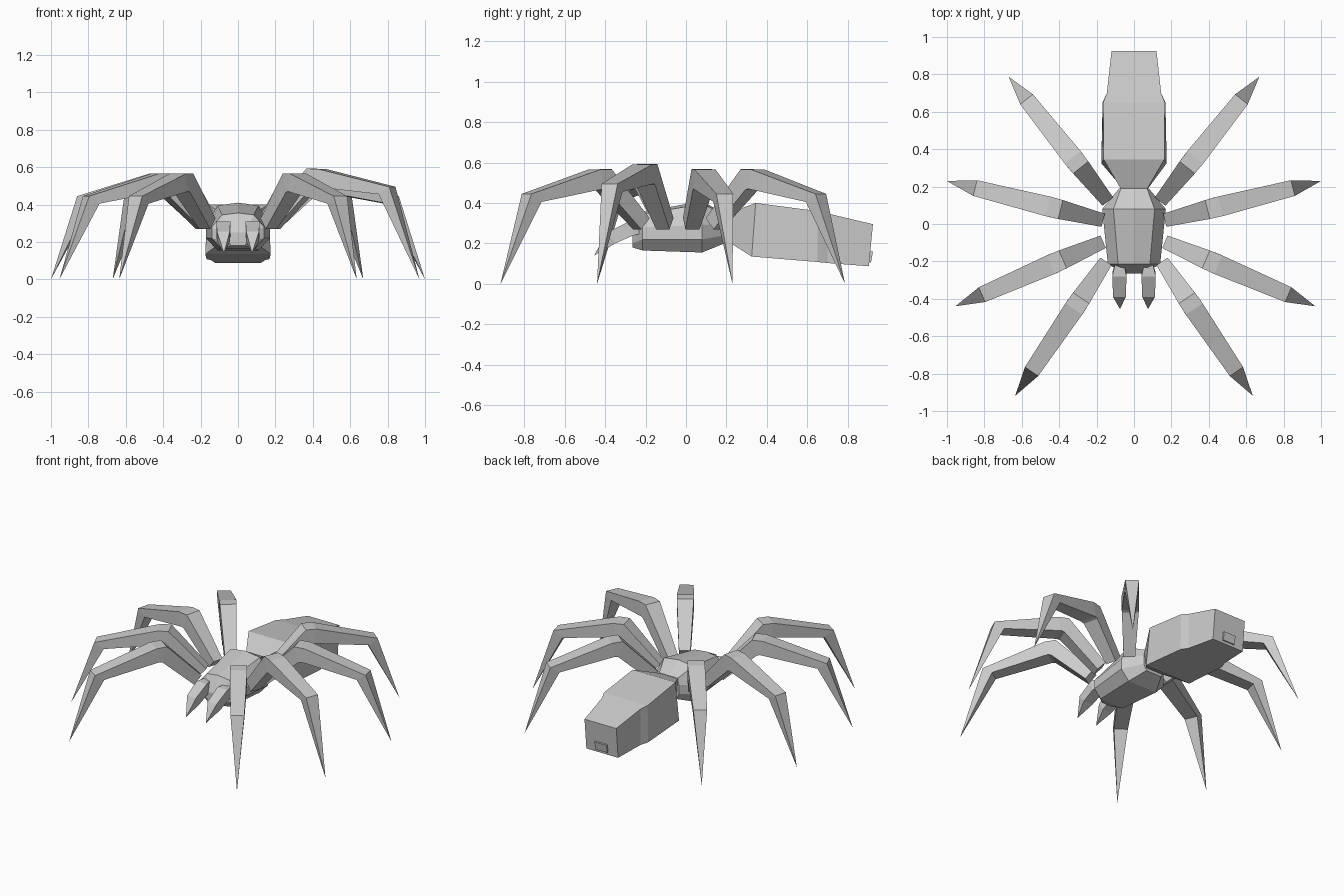
import bpy, bmesh
from mathutils import Vector

if "Cube" in bpy.data.objects:
    bpy.data.objects.remove(bpy.data.objects["Cube"])

grey = bpy.data.materials.new("plain_grey")
grey.diffuse_color = (0.6, 0.6, 0.6, 1)
grey.use_nodes = True
grey.node_tree.nodes["Principled BSDF"].inputs["Base Color"].default_value = grey.diffuse_color


def loft(name, rings):
    """Skin a list of equal-sized rings; a ring of one point closes to a tip."""
    bm = bmesh.new()
    loops = [[bm.verts.new(p) for p in ring] for ring in rings]
    for a, b in zip(loops, loops[1:]):
        n = max(len(a), len(b))
        for i in range(n):
            j = (i + 1) % n
            if len(b) == 1:
                bm.faces.new((a[i], a[j], b[0]))
            else:
                bm.faces.new((a[i], a[j], b[j], b[i]))
    for end in (loops[0], loops[-1]):
        if len(end) > 2:
            bm.faces.new(end)
    bmesh.ops.recalc_face_normals(bm, faces=bm.faces)
    mesh = bpy.data.meshes.new(name)
    bm.to_mesh(mesh)
    bm.free()
    mesh.materials.append(grey)
    obj = bpy.data.objects.new(name, mesh)
    bpy.context.collection.objects.link(obj)
    return obj


def body_ring(y, zt, wt, zs, zl, ws, zb, wb, ridge=0.0):
    """Cross-section with a ridge, upper slope, upright side and lower slope."""
    half = [(wt, zt), (ws, zs), (ws, zl), (wb, zb)]
    pts = [(0, zt + ridge)] + half + [(-x, z) for x, z in reversed(half)]
    return [(x, y, z) for x, z in pts]


# Head and chest
loft("head_chest", [
    body_ring(-0.265, 0.25, 0.04, 0.23, 0.20, 0.05, 0.18, 0.035),
    body_ring(-0.215, 0.345, 0.085, 0.28, 0.22, 0.14, 0.165, 0.09, 0.01),
    body_ring(0.08, 0.395, 0.11, 0.29, 0.22, 0.17, 0.155, 0.11, 0.015),
    body_ring(0.19, 0.345, 0.07, 0.30, 0.24, 0.08, 0.20, 0.06),
])


# Abdomen: y top, y bottom, top z, top half width, bottom z, bottom half width
abdomen = [(0.17, 0.19, 0.335, 0.06, 0.22, 0.06),
           (0.345, 0.325, 0.40, 0.162, 0.135, 0.175),
           (0.65, 0.65, 0.36, 0.165, 0.108, 0.168),
           (0.70, 0.70, 0.348, 0.145, 0.103, 0.145),
           (0.925, 0.905, 0.295, 0.12, 0.087, 0.12)]
loft("abdomen", [[(-wt, yt, zt), (wt, yt, zt), (wb, yb, zb), (-wb, yb, zb)]
                 for yt, yb, zt, wt, zb, wb in abdomen])

# Spinneret block at the rear
loft("spinneret", [[(-w, y, 0.16), (w, y, 0.16), (w, y - 0.01, 0.105), (-w, y - 0.01, 0.105)]
                   for y, w in ((0.86, 0.045), (0.925, 0.045))])

# Fangs
for side, s in (("left", -1), ("right", 1)):
    rings = []
    for yt, zt, yb, zb, w in ((-0.20, 0.31, -0.20, 0.25, 0.02),
                              (-0.28, 0.31, -0.26, 0.24, 0.038),
                              (-0.39, 0.255, -0.35, 0.20, 0.034)):
        x = 0.078 * s
        rings.append([(x - w, yt, zt), (x + w, yt, zt), (x + w, yb, zb), (x - w, yb, zb)])
    loft(side + "_fang", rings + [[(0.075 * s, -0.455, 0.14)]])


def leg(name, root, tip, knee_lift=0.0, ankle_lift=0.0):
    """Jointed leg: root, two knee rings, ankle and pointed tip."""
    root, tip = Vector(root), Vector(tip)
    d = (tip - root).normalized()
    side = Vector((-d.y, d.x))
    k = (tip - root).length / 0.86
    # top distance, top z, under distance, under z, half width
    stations = [(0.0, 0.325, 0.05, 0.27, 0.036),
                (0.235, 0.567 + knee_lift, 0.265, 0.465 + knee_lift, 0.052),
                (0.305, 0.565 + knee_lift, 0.285, 0.47 + knee_lift, 0.054),
                (0.705, 0.445 + ankle_lift, 0.645, 0.405 + ankle_lift, 0.043)]
    rings = []
    for rt, zt, rb, zb, w in stations:
        t, b = root + d * rt * k, root + d * rb * k
        rings.append([(*(t - side * w), zt), (*(t + side * w), zt),
                      (*(b + side * w), zb), (*(b - side * w), zb)])
    loft(name, rings + [[(tip.x, tip.y, 0.0)]])


# Four pairs of legs; the right second leg is raised a little
legs = [("front", (0.15, -0.20), (0.635, -0.918)),
        ("second", (0.165, -0.095), (0.955, -0.44)),
        ("third", (0.165, 0.02), (1.0, 0.23)),
        ("rear", (0.14, 0.12), (0.67, 0.787))]
for label, root, tip in legs:
    for side, s in (("left", -1), ("right", 1)):
        lifted = label == "second" and s == 1
        leg(f"{side}_{label}_leg", (root[0] * s, root[1]),
            (tip[0] * s + (0.015 if lifted else 0), tip[1]),
            0.025 if lifted else 0, 0.05 if lifted else 0)
